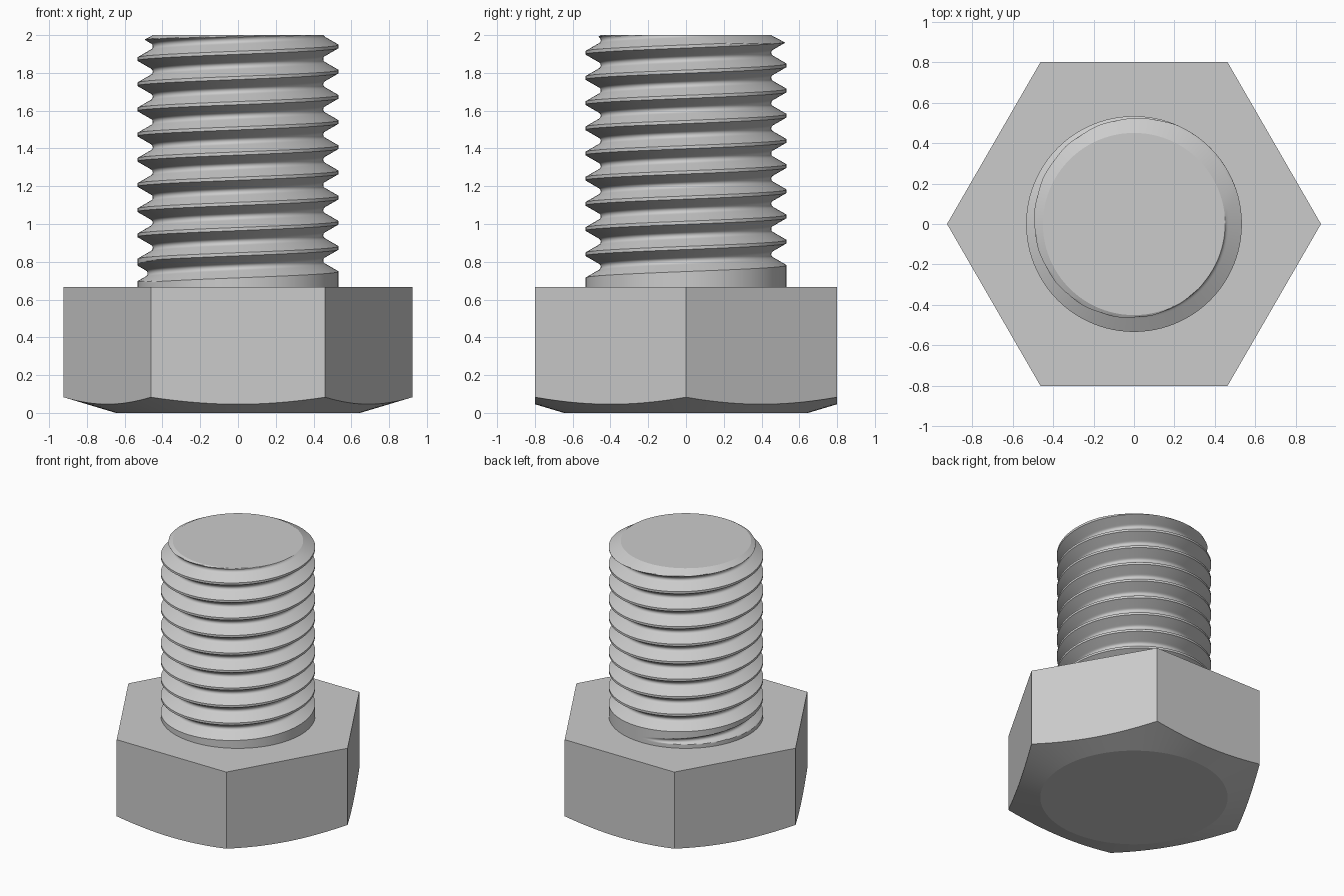
import bpy, bmesh, math

cube = bpy.data.objects.get("Cube")
if cube:
    bpy.data.objects.remove(cube, do_unlink=True)

SEGS = 96            # columns around the axis
ROWS = 32            # profile samples per thread turn
TOP = 2.0
HEAD_TOP = 2 / 3
MAJOR = 0.533        # thread crest radius
PITCH = 0.4 / 3
START = 0.74         # crest height on the +x side
DEPTH = 0.6134 * PITCH
ROOT = PITCH * 0.1443

steel = bpy.data.materials.new("steel_grey")
steel.use_nodes = True
colour = (0.6, 0.6, 0.6, 1)
steel.diffuse_color = colour
steel.node_tree.nodes["Principled BSDF"].inputs["Base Color"].default_value = colour


def finish(bm, name, angle):
    bmesh.ops.recalc_face_normals(bm, faces=bm.faces)
    mesh = bpy.data.meshes.new(name)
    bm.to_mesh(mesh)
    bm.free()
    obj = bpy.data.objects.new(name, mesh)
    bpy.context.collection.objects.link(obj)
    mesh.materials.append(steel)
    bpy.ops.object.select_all(action="DESELECT")
    obj.select_set(True)
    bpy.context.view_layer.objects.active = obj
    bpy.ops.object.shade_smooth_by_angle(angle=math.radians(angle))


def polar(bm, r, a, z):
    return bm.verts.new((r * math.cos(a), r * math.sin(a), z))


# Hexagonal head: conical chamfer underneath, round opening for the shank on top
def hex_radius(a):
    return 0.8 / math.cos(a % (math.pi / 3) - math.pi / 6)


bm = bmesh.new()
flat_radius = 0.647
columns = []
for j in range(SEGS):
    a = math.tau * j / SEGS
    r = hex_radius(a)
    columns.append([polar(bm, flat_radius, a, 0),
                    polar(bm, r, a, (r - flat_radius) * 0.3),
                    polar(bm, r, a, HEAD_TOP),
                    polar(bm, MAJOR, a, HEAD_TOP)])
for j, col in enumerate(columns):
    nxt = columns[(j + 1) % SEGS]
    for k in range(3):
        bm.faces.new((col[k], nxt[k], nxt[k + 1], col[k + 1]))
bm.faces.new([col[0] for col in columns])
finish(bm, "hex_head", 15)


# Threaded shank: right-handed helix with flat crests and rounded roots
def thread_radius(a, z):
    q = (z - START) / PITCH - a / math.tau
    turn = math.floor(q)
    d = min(q - turn, turn + 1 - q) * PITCH
    x = PITCH / 2 - d
    if x < PITCH / 8:
        r = MAJOR - DEPTH + ROOT - math.sqrt(ROOT ** 2 - x ** 2)
    else:
        r = MAJOR - (d - PITCH / 16) * math.sqrt(3)
    # The groove fades in above a plain collar
    progress = (turn + 1) * math.tau + a
    fade = max(0, min(1, (progress - math.radians(95)) / math.radians(125)))
    r = min(MAJOR, r + (1 - fade) * DEPTH)
    # Chamfered tip
    return min(r, 0.45 + (TOP - z) * 1.9)


bm = bmesh.new()
count = 12 * ROWS
columns = []
for j in range(SEGS):
    a = math.tau * j / SEGS
    col = []
    for i in range(count + 1):
        z = START + PITCH * (a / math.tau - 2 + i / ROWS)
        z = max(HEAD_TOP, min(TOP, z))
        col.append(polar(bm, thread_radius(a, z), a, z))
    columns.append(col)
for j, col in enumerate(columns):
    last = j == SEGS - 1
    nxt = columns[0][ROWS:] if last else columns[j + 1]
    for i in range(len(nxt) - 1):
        bm.faces.new((col[i], nxt[i], nxt[i + 1], col[i + 1]))
bmesh.ops.remove_doubles(bm, verts=bm.verts, dist=0.00002)
bmesh.ops.delete(bm, geom=[v for v in bm.verts if not v.link_faces], context="VERTS")

# Flat end of the shank
rim = [v for v in bm.verts if v.co.z > TOP - 0.00001]
rim.sort(key=lambda v: math.atan2(v.co.y, v.co.x))
bm.faces.new(rim)
finish(bm, "threaded_shank", 25)
